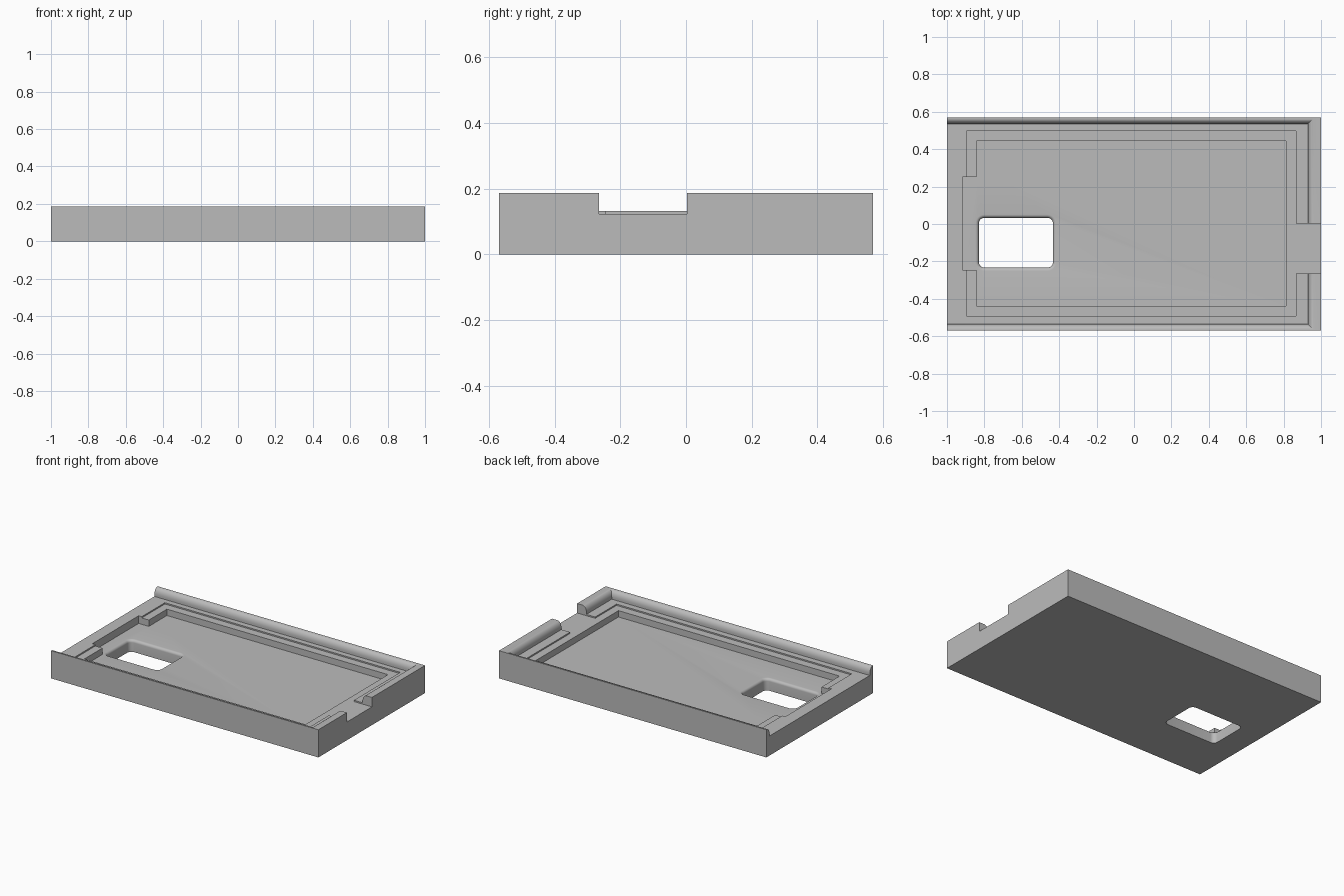
import bpy, bmesh, math

if "Cube" in bpy.data.objects:
    bpy.data.objects.remove(bpy.data.objects["Cube"])

grey = bpy.data.materials.new("light grey")
grey.diffuse_color = (0.5, 0.5, 0.5, 1)
grey.use_nodes = True
grey.node_tree.nodes["Principled BSDF"].inputs["Base Color"].default_value = grey.diffuse_color


def loft(name, rings):
    """Solid through a stack of matching closed rings of points."""
    bm = bmesh.new()
    loops = [[bm.verts.new(p) for p in ring] for ring in rings]
    n = len(loops[0])
    for a, b in zip(loops, loops[1:]):
        for i in range(n):
            j = (i + 1) % n
            bm.faces.new((a[i], a[j], b[j], b[i]))
    bm.faces.new(loops[0][::-1])
    bm.faces.new(loops[-1])
    bmesh.ops.recalc_face_normals(bm, faces=bm.faces)
    mesh = bpy.data.meshes.new(name)
    bm.to_mesh(mesh)
    bm.free()
    ob = bpy.data.objects.new(name, mesh)
    bpy.context.collection.objects.link(ob)
    return ob


def rect(x0, x1, y0, y1, z):
    return [(x0, y0, z), (x1, y0, z), (x1, y1, z), (x0, y1, z)]


def box(name, x0, x1, y0, y1, z0, z1):
    return loft(name, [rect(x0, x1, y0, y1, z) for z in (z0, z1)])


def rounded_rect(x0, x1, y0, y1, r, z, seg=6):
    pts = []
    for k, (cx, cy) in enumerate([(x1 - r, y1 - r), (x0 + r, y1 - r),
                                  (x0 + r, y0 + r), (x1 - r, y0 + r)]):
        for i in range(seg + 1):
            a = math.pi / 2 * (k + i / seg)
            pts.append((cx + r * math.cos(a), cy + r * math.sin(a), z))
    return pts


H, FLOOR, LEDGE, CHANNEL, TOP = 0.187, 0.08, 0.123, 0.132, 0.3
tray = box("tray", -1, 1, -0.57, 0.57, 0, H)
tray.data.materials.append(grey)

# Lid channel, open at the left end, below rounded lips
lip = [(0.0, CHANNEL)]
for i in range(9):
    a = math.pi / 2 * i / 8
    lip.append((0.03 * (1 - math.cos(a)), 0.145 + (H - 0.145) * math.sin(a)))
lip.append((0.03, TOP))
channel = loft("channel_cutter",
               [rect(-1.2, 0.93 + o, -0.535 - o, 0.535 + o, z) for o, z in lip])

# Window through the floor with a rounded upper rim
rim = [(0.0, -0.1)]
for i in range(7):
    a = math.pi / 2 * i / 6
    rim.append((0.018 * (1 - math.cos(a)), FLOOR - 0.018 + 0.018 * math.sin(a)))
rim.append((0.018, 0.1))
window = loft("window_cutter",
              [rounded_rect(-0.83 - o, -0.433 + o, -0.233 - o, 0.033 + o, 0.03 + o, z)
               for o, z in rim])

cutters = [
    channel,
    box("ledge_cutter", -0.895, 0.865, -0.493, 0.497, LEDGE, TOP),
    box("end_notch_cutter", 0.8, 1.2, -0.265, 0.003, LEDGE, TOP),
    box("pocket_cutter", -0.842, 0.812, -0.438, 0.443, FLOOR, TOP),
    box("left_recess_cutter", -0.918, -0.7, -0.245, 0.25, FLOOR, TOP),
    window,
]
for c in cutters:
    m = tray.modifiers.new(c.name, 'BOOLEAN')
    m.operation = 'DIFFERENCE'
    m.solver = 'EXACT'
    m.object = c

# Apply the cuts and remove the cutters
bpy.context.view_layer.objects.active = tray
tray.select_set(True)
for m in list(tray.modifiers):
    bpy.ops.object.modifier_apply(modifier=m.name)
for c in cutters:
    bpy.data.objects.remove(c)
bpy.ops.object.shade_smooth_by_angle(angle=math.radians(30))
